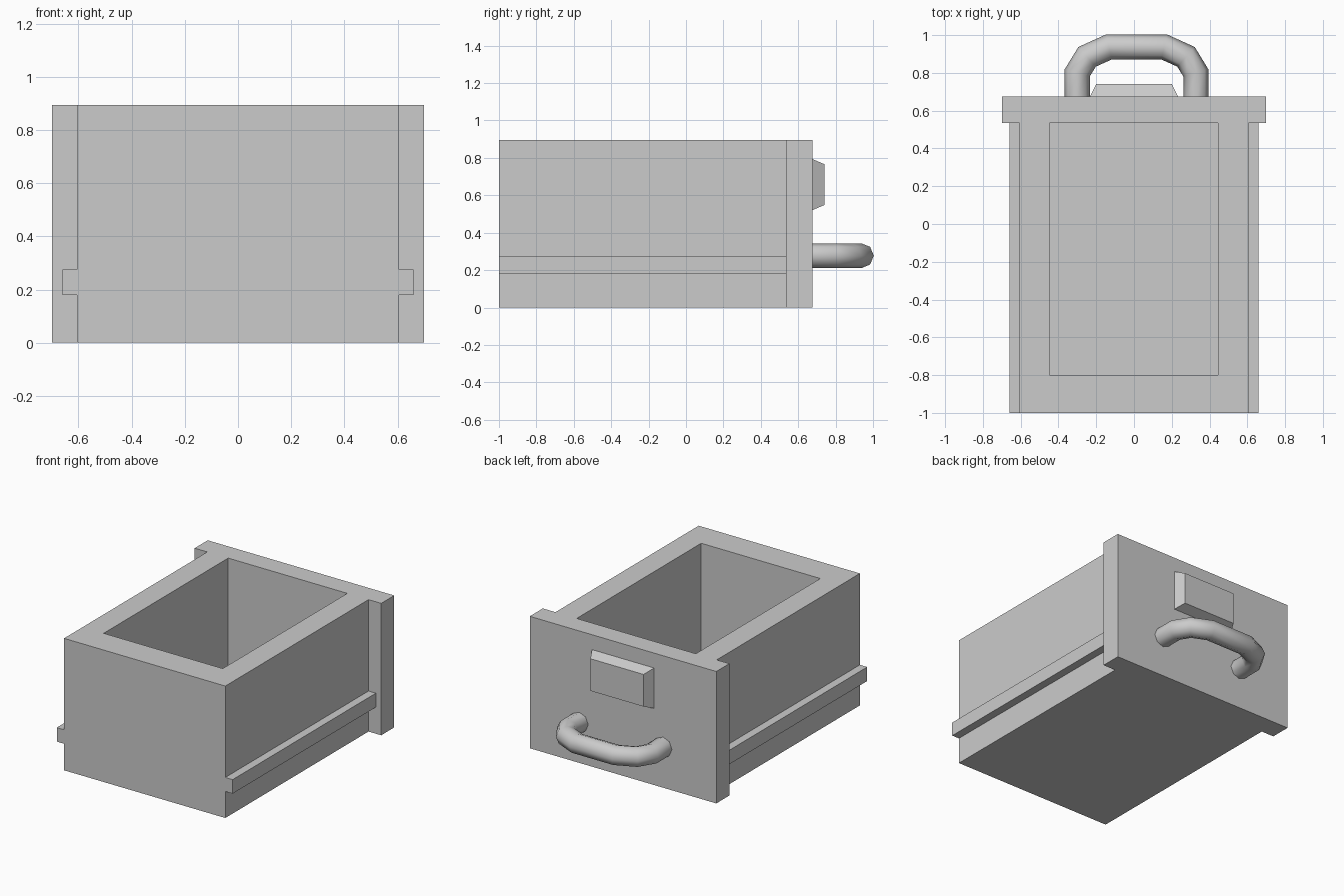
import bpy
import bmesh
import math
from mathutils import Vector

cube = bpy.data.objects.get("Cube")
if cube:
    bpy.data.objects.remove(cube, do_unlink=True)

grey = bpy.data.materials.new("plain grey")
grey.use_nodes = True
grey.diffuse_color = (0.6, 0.6, 0.6, 1)
grey.node_tree.nodes["Principled BSDF"].inputs["Base Color"].default_value = (0.6, 0.6, 0.6, 1)


def finish(name, bm):
    """Turn a bmesh into a named object with the shared material."""
    bmesh.ops.recalc_face_normals(bm, faces=bm.faces)
    mesh = bpy.data.meshes.new(name)
    bm.to_mesh(mesh)
    bm.free()
    mesh.materials.append(grey)
    obj = bpy.data.objects.new(name, mesh)
    bpy.context.collection.objects.link(obj)
    return obj


def loft(name, rings):
    """Skin a closed solid through rings of equal point count."""
    bm = bmesh.new()
    loops = [[bm.verts.new(p) for p in ring] for ring in rings]
    n = len(loops[0])
    for a, b in zip(loops, loops[1:]):
        for i in range(n):
            j = (i + 1) % n
            bm.faces.new((a[i], a[j], b[j], b[i]))
    bm.faces.new(loops[0])
    bm.faces.new(loops[-1])
    return finish(name, bm)


def prism(name, outline, z0, z1):
    return loft(name, [[(x, y, z) for x, y in outline] for z in (z0, z1)])


def rect(x0, x1, y0, y1):
    return [(x0, y0), (x1, y0), (x1, y1), (x0, y1)]


# Drawer box and wider face panel, one T-shaped plan
height = 0.895
half = [(0.605, -1), (0.605, 0.535), (0.7, 0.535), (0.7, 0.675)]
body = prism("drawer_body", half + [(-x, y) for x, y in reversed(half)], 0, height)

# Storage cavity
cutter = prism("cavity_cutter", rect(-0.448, 0.446, -0.8, 0.535), 0.16, height + 0.2)
cutter.hide_render = True
cut = body.modifiers.new("cavity", "BOOLEAN")
cut.operation = "DIFFERENCE"
cut.solver = "EXACT"
cut.object = cutter
bpy.context.view_layer.objects.active = body
bpy.ops.object.modifier_apply(modifier=cut.name)
bpy.data.objects.remove(cutter, do_unlink=True)

# Side runners
rails = prism("side_rails", rect(0.605, 0.66, -1, 0.535), 0.18, 0.275)
rails.modifiers.new("mirror", "MIRROR")

# Bevelled label block on the face panel
loft("label_block", [
    [(x, y, z) for x, z in rect(-w, w, 0.657 - h, 0.657 + h)]
    for y, w, h in ((0.675, 0.233, 0.137), (0.74, 0.2, 0.109))
])

# Pull handle: eight-sided tube with mitred bends
cx, cz, radius, sides = 0.0135, 0.277, 0.0665, 8
arm = [(0.314, 0.665), (0.314, 0.8), (0.262, 0.885), (0.146, 0.9375)]
path = [Vector((cx - x, y, 0)) for x, y in arm]
path += [Vector((cx + x, y, 0)) for x, y in reversed(arm)]
rings = []
for i, p in enumerate(path):
    before = (p - path[i - 1]).normalized() if i else Vector((0, 1, 0))
    after = (path[i + 1] - p).normalized() if i < len(path) - 1 else Vector((0, -1, 0))
    tangent = (before + after).normalized()
    side = Vector((-tangent.y, tangent.x, 0)) / tangent.dot(after)
    ring = []
    for k in range(sides):
        a = math.tau * k / sides
        ring.append(p + side * radius * math.cos(a) + Vector((0, 0, cz + radius * math.sin(a))))
    rings.append(ring)
handle = loft("pull_handle", rings)
for face in handle.data.polygons:
    face.use_smooth = len(face.vertices) == 4
